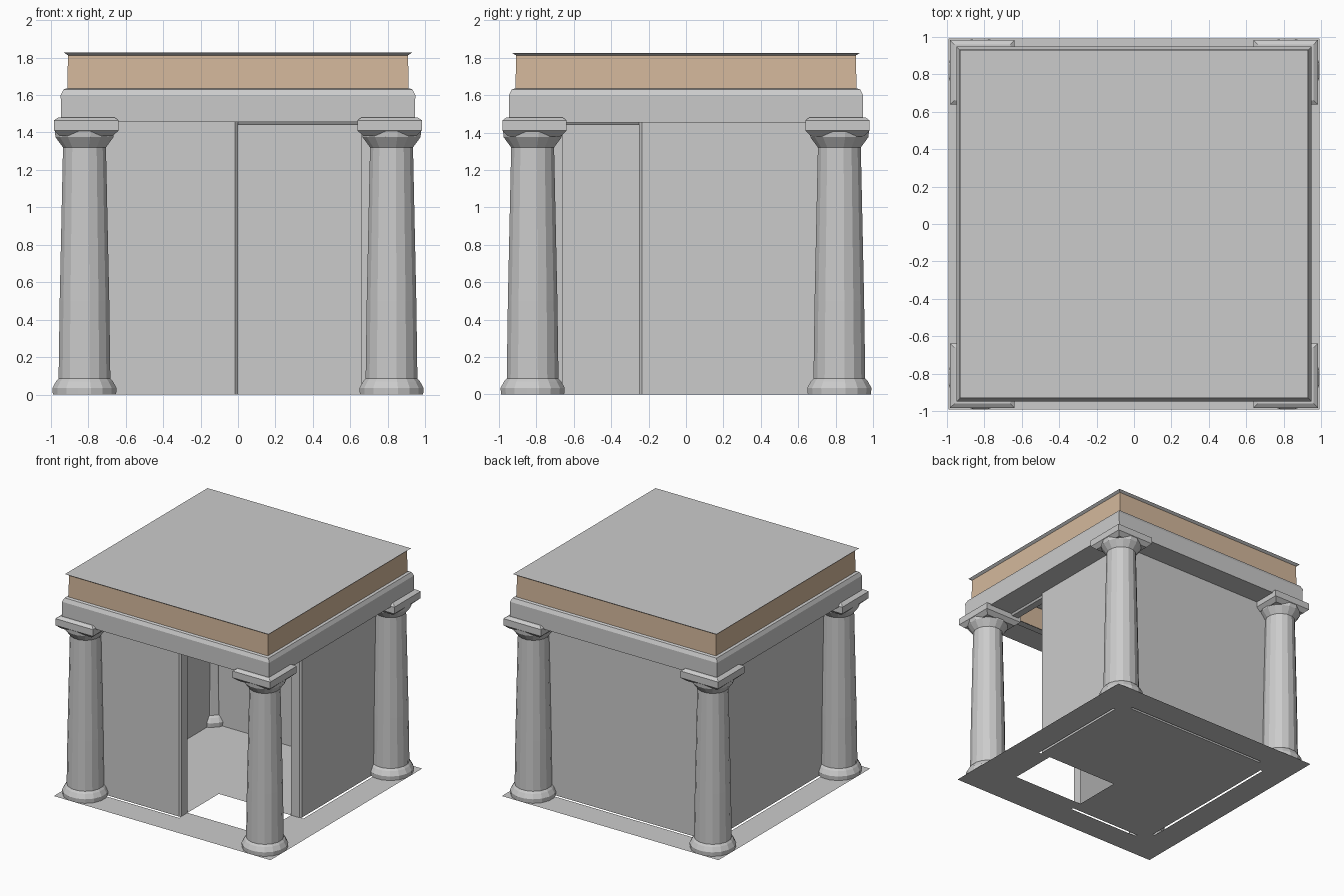
import bpy
from math import cos, sin, pi

if "Cube" in bpy.data.objects:
    bpy.data.objects.remove(bpy.data.objects["Cube"])


def make(name, verts, faces, mat=None):
    me = bpy.data.meshes.new(name)
    me.from_pydata(verts, [], faces)
    me.update()
    ob = bpy.data.objects.new(name, me)
    bpy.context.collection.objects.link(ob)
    if mat:
        me.materials.append(mat)
    return ob


def stack(name, profile, sides, centre=(0, 0), bottom=False, top=False, mat=None):
    """Stack of regular polygon rings; profile is (radius or half width, z)."""
    k = 2 ** 0.5 if sides == 4 else 1
    verts = []
    for r, z in profile:
        for i in range(sides):
            a = 2 * pi * (i + 0.5) / sides
            verts.append((centre[0] + k * r * cos(a), centre[1] + k * r * sin(a), z))
    faces = []
    for j in range(len(profile) - 1):
        for i in range(sides):
            n = (i + 1) % sides
            faces.append((j * sides + i, j * sides + n, (j + 1) * sides + n, (j + 1) * sides + i))
    if bottom:
        faces.append(tuple(reversed(range(sides))))
    if top:
        b = (len(profile) - 1) * sides
        faces.append(tuple(range(b, b + sides)))
    return make(name, verts, faces, mat)


def floor(name, rects):
    """Flat downward-facing rectangles on the ground."""
    verts, faces = [], []
    for x0, x1, y0, y1 in rects:
        b = len(verts)
        verts += [(x0, y0, 0), (x0, y1, 0), (x1, y1, 0), (x1, y0, 0)]
        faces.append((b, b + 1, b + 2, b + 3))
    return make(name, verts, faces)


brown = bpy.data.materials.new("brown_stone")
brown.diffuse_color = (0.66, 0.48, 0.33, 1)
brown.use_nodes = True
brown.node_tree.nodes["Principled BSDF"].inputs["Base Color"].default_value = brown.diffuse_color

# corner columns with square capital blocks
shaft = [(0.172, 0), (0.175, 0.035), (0.155, 0.07), (0.141, 0.085), (0.135, 0.5),
         (0.117, 1.32), (0.158, 1.375), (0.162, 1.41)]
block = [(0.14, 1.38), (0.172, 1.41), (0.172, 1.465), (0.15, 1.48)]
for sx, fx in ((-1, "left"), (1, "right")):
    for sy, fy in ((-1, "front"), (1, "back")):
        stack(f"{fy}_{fx}_column", shaft, 16, (sx * 0.82, sy * 0.82), bottom=True)
        stack(f"{fy}_{fx}_capital_block", block, 4, (sx * 0.81, sy * 0.81), True, True)

# thin outer wall with an open front right corner and short returns at its ends
W = 0.75
path = [(0.66, -0.25), (W - 0.015, -0.25), (W, -0.235), (W, W), (-W, W), (-W, -W),
        (-0.015, -W), (0, -W + 0.015), (0, -0.66)]
n = len(path)
make("room_wall", [(x, y, z) for z in (0, 1.46) for x, y in path],
     [(i, i + 1, n + i + 1, n + i) for i in range(n - 1)])

# base strips and notched room floor
floor("base_border", [(-0.99, 0.99, -0.99, -0.77), (-0.99, 0.99, 0.77, 0.99),
                      (-0.99, -0.77, -0.77, 0.77), (0.77, 0.99, -0.77, 0.77)])
floor("room_floor", [(-W, W, -0.25, W), (-W, 0, -W, -0.25),
                     (0, 0.77, -0.77, -0.66), (0.66, 0.77, -0.66, -0.25)])

# entablature: soffit, beam, brown frieze, flared roof slab
stack("beam", [(0.66, 1.44), (0.72, 1.44), (0.73, 1.455), (0.945, 1.455),
               (0.947, 1.6), (0.932, 1.63), (0.912, 1.636)], 4)
stack("frieze", [(0.912, 1.632), (0.908, 1.815)], 4, mat=brown)
stack("roof", [(0.908, 1.812), (0.93, 1.826)], 4, top=True)
